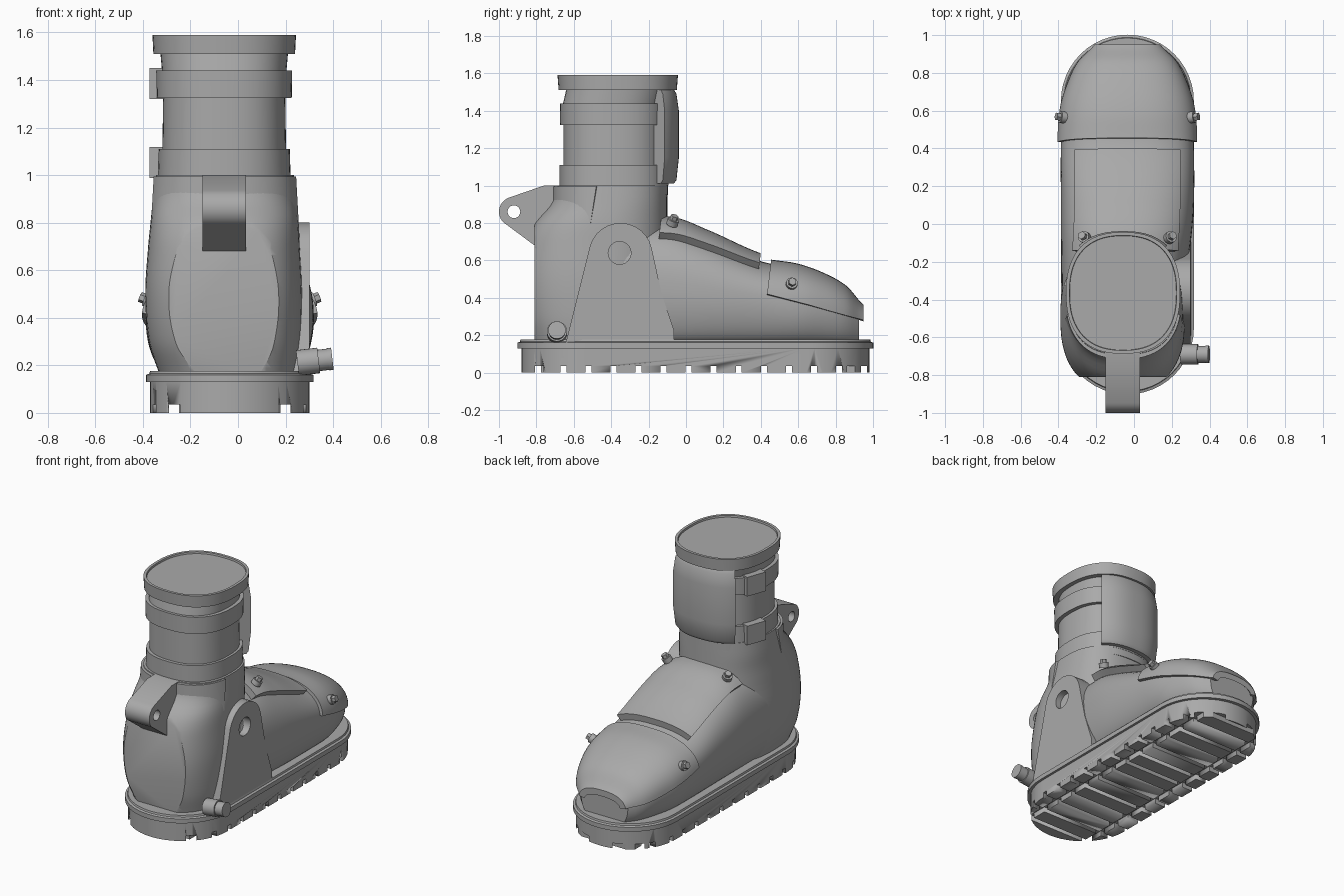
import bpy, bmesh, math
from mathutils import Matrix, Vector

if "Cube" in bpy.data.objects:
    bpy.data.objects.remove(bpy.data.objects["Cube"], do_unlink=True)

grey = bpy.data.materials.new("light_grey")
grey.use_nodes = True
grey.diffuse_color = (0.4, 0.4, 0.4, 1)
grey.node_tree.nodes["Principled BSDF"].inputs["Base Color"].default_value = (0.4, 0.4, 0.4, 1)


# ---- helpers ----
def finish(bm, name, angle=35):
    bmesh.ops.recalc_face_normals(bm, faces=bm.faces)
    me = bpy.data.meshes.new(name)
    bm.to_mesh(me)
    bm.free()
    ob = bpy.data.objects.new(name, me)
    bpy.context.collection.objects.link(ob)
    me.materials.append(grey)
    smooth(ob, angle)
    return ob


def smooth(ob, angle=35):
    bpy.ops.object.select_all(action='DESELECT')
    ob.select_set(True)
    bpy.context.view_layer.objects.active = ob
    bpy.ops.object.shade_smooth_by_angle(angle=math.radians(angle))


def loft(rings):
    bm = bmesh.new()
    rows = [[bm.verts.new(p) for p in ring] for ring in rings]
    n = len(rows[0])
    for a, b in zip(rows, rows[1:]):
        for i in range(n):
            j = (i + 1) % n
            bm.faces.new((a[i], a[j], b[j], b[i]))
    bm.faces.new(rows[0])
    bm.faces.new(rows[-1])
    return bm


def power(v, e):
    return math.copysign(abs(v) ** e, v)


def oval(cx, cy, a, b, z, t0=0, t1=2 * math.pi, n=2.4, steps=64, full=True):
    count = steps if full else steps + 1
    return [(cx + a * power(math.cos(t), 2 / n), cy + b * power(math.sin(t), 2 / n), z)
            for t in (t0 + (t1 - t0) * i / steps for i in range(count))]


def arc_strip(cx, cy, a, b, z, t0, t1, thick):
    outer = oval(cx, cy, a, b, z, t0, t1, steps=32, full=False)
    inner = oval(cx, cy, a - thick, b - thick, z, t0, t1, steps=32, full=False)
    return outer + inner[::-1]


def curve_at(keys, t):
    """Smooth interpolation through rows whose first value is the position."""
    i = max(k for k in range(len(keys) - 1) if keys[k][0] <= t or k == 0)
    p, q = keys[i], keys[i + 1]
    o, r = keys[max(i - 1, 0)], keys[min(i + 2, len(keys) - 1)]
    h = q[0] - p[0]
    s = (t - p[0]) / h
    out = []
    for c in range(1, len(p)):
        m0 = (q[c] - o[c]) / (q[0] - o[0]) * h
        m1 = (r[c] - p[c]) / (r[0] - p[0]) * h
        out.append((2*s**3 - 3*s*s + 1) * p[c] + (s**3 - 2*s*s + s) * m0
                   + (3*s*s - 2*s**3) * q[c] + (s**3 - s*s) * m1)
    return out


def span(a, b, n):
    return [a + (b - a) * i / n for i in range(n + 1)]


def plate(name, x0, x1, outline, hole):
    """Side profile in y and z with a round hole, extruded along x."""
    cu = bpy.data.curves.new(name, 'CURVE')
    cu.dimensions, cu.fill_mode, cu.extrude = '2D', 'BOTH', (x1 - x0) / 2
    cy, cz, r = hole
    circle = [(cy + r * math.cos(t), cz + r * math.sin(t)) for t in span(0, 2 * math.pi, 24)[:-1]]
    for pts in (outline, circle):
        sp = cu.splines.new('POLY')
        sp.points.add(len(pts) - 1)
        for pt, (y, z) in zip(sp.points, pts):
            pt.co = (y, z, 0, 1)
        sp.use_cyclic_u = True
    ob = bpy.data.objects.new(name, cu)
    bpy.context.collection.objects.link(ob)
    me = bpy.data.meshes.new_from_object(ob.evaluated_get(bpy.context.evaluated_depsgraph_get()))
    bpy.data.objects.remove(ob)
    bm = bmesh.new()
    bm.from_mesh(me)
    bmesh.ops.remove_doubles(bm, verts=bm.verts, dist=0.0001)
    bm.transform(Matrix(((0, 0, 1, (x0 + x1) / 2), (1, 0, 0, 0), (0, 1, 0, 0), (0, 0, 0, 1))))
    return finish(bm, name)


def fan(cy, cz, r, a0, a1, n=12):
    return [(cy + r * math.cos(math.radians(t)), cz + r * math.sin(math.radians(t))) for t in span(a0, a1, n)]


def rod(name, pos, direction, stages):
    """Stacked cylinders along a direction: (start, end, radius, sides)."""
    bm = bmesh.new()
    turn = Vector(direction).to_track_quat('Z', 'Y').to_matrix().to_4x4()
    for s, e, r, sides in stages:
        m = Matrix.Translation(pos) @ turn @ Matrix.Translation((0, 0, (s + e) / 2))
        bmesh.ops.create_cone(bm, cap_ends=True, segments=sides, radius1=r, radius2=r, depth=e - s, matrix=m)
    return finish(bm, name)


def boxes(name, items):
    bm = bmesh.new()
    for centre, size in items:
        bmesh.ops.create_cube(bm, size=1, matrix=Matrix.Translation(centre) @ Matrix.Diagonal((*size, 1)))
    return finish(bm, name)


# ---- sole with tread grooves ----
MID = -0.035


def capsule(r, y0, y1, z):
    top = [(MID + x, y, z) for x, y in fan(0, y1 - r, r, 0, 180, 24)]
    low = [(MID + x, y, z) for x, y in fan(0, y0 + r, r, 180, 360, 24)]
    return top + low


sole = finish(loft([capsule(0.336, -0.88, 0.98, z) for z in (0, 0.135)]), "sole")
cross = boxes("groove_cutter_cross", [((MID, -0.79 + 0.134 * i, 0), (1, 0.032, 0.07)) for i in range(14)])
along = boxes("groove_cutter_along", [((MID + s * 0.235, 0, 0), (0.042, 3, 0.07)) for s in (-1, 1)])
for cutter in (cross, along):
    mod = sole.modifiers.new("grooves", 'BOOLEAN')
    mod.operation, mod.solver, mod.object = 'DIFFERENCE', 'EXACT', cutter
    bpy.context.view_layer.objects.active = sole
    bpy.ops.object.modifier_apply(modifier=mod.name)
    bpy.data.objects.remove(cutter)
finish(loft([capsule(r, -0.55 - r, 0.65 + r, z) for r, z in
             ((0.352, 0.13), (0.352, 0.16), (0.338, 0.165), (0.335, 0.177))]), "sole_rim")

# ---- foot: sections along y (y, centre x, half width, widest z, top z) ----
FOOT = [(-0.45, -0.065, 0.315, 0.45, 0.80), (-0.1, -0.043, 0.343, 0.43, 0.79),
        (0.1, MID, 0.352, 0.41, 0.72), (0.4, MID, 0.352, 0.38, 0.595),
        (0.6, MID, 0.34, 0.34, 0.56), (0.75, MID, 0.295, 0.32, 0.505),
        (0.86, MID, 0.24, 0.29, 0.44), (0.925, MID, 0.175, 0.27, 0.365)]
BASE = 0.16


def foot_point(y, t, grow=0.0):
    c, w, zm, top = curve_at(FOOT, y)
    x = power(math.cos(t), 2 / 2.5)
    s = power(math.sin(t), 2 / 2.5)
    if s >= 0:
        return (c + (w + grow) * x, y, zm + (top + grow - zm) * s)
    f = -math.sin(t)
    return (c + w * (1 - 0.12 * f * f) * power(math.cos(t), 0.12), y, zm - (zm - BASE) * f)


finish(loft([[foot_point(y, t) for t in span(0, 2 * math.pi, 64)[:-1]]
             for y in span(-0.45, 0.925, 40)]), "foot")


def shell(name, y0, y1, start, lean, grow):
    """Raised plate that follows the foot; start gives the edge angle at each y."""
    rings = []
    for y in span(y0, y1, 28):
        a = start(y)
        ts = span(a, math.pi - a, 32)
        ring = [foot_point(y, t, grow) for t in ts] + [foot_point(y, t, -0.02) for t in reversed(ts)]
        rings.append([(px, py + lean(y) * (pz - 0.6), pz) for px, py, pz in ring])
    return finish(loft(rings), name)


def toe_edge(y):
    c, w, zm, top = curve_at(FOOT, y)
    edge = 0.42 - 0.28 * (y - 0.44)
    return math.asin(min(0.9, max(0.02, (edge - zm) / (top - zm)) ** 1.25))


def instep_edge(y):
    return math.acos((0.272 / (curve_at(FOOT, y)[1] + 0.03)) ** 1.25)


shell("toe_cap", 0.455, 0.95, toe_edge, lambda y: 0.12 * max(0, 1 - (y - 0.455) / 0.2), 0.022)
shell("instep_plate", -0.16, 0.395, instep_edge, lambda y: 0.12, 0.042)

# ---- ankle: sections along z (z, x min, x max, y min), heel cut flat ----
ANKLE = [(0.16, -0.33, 0.25, -0.83), (0.3, -0.375, 0.265, -0.87), (0.5, -0.39, 0.27, -0.885),
         (0.7, -0.378, 0.26, -0.855), (0.8, -0.368, 0.255, -0.81), (0.9, -0.358, 0.245, -0.725),
         (1.0, -0.345, 0.235, -0.69)]
rings = []
for z in span(0.16, 1.0, 30):
    xa, xb, ya = curve_at(ANKLE, z)
    yb = -0.1
    rings.append(oval((xa + xb) / 2, (ya + yb) / 2, (xb - xa) / 2, (yb - ya) / 2, z, n=2.5))
bm = loft(rings)
cut = bmesh.ops.bisect_plane(bm, geom=bm.verts[:] + bm.edges[:] + bm.faces[:], plane_co=(0, -0.81, 0),
                             plane_no=(0, -1, 0), clear_outer=True)
bmesh.ops.holes_fill(bm, edges=[e for e in cut["geom_cut"] if isinstance(e, bmesh.types.BMEdge)], sides=0)
finish(bm, "ankle")

# ---- shaft with straps and rim: (z, half width x, half width y) ----
CX, CY = -0.058, -0.385
SHAFT = [(0.95, 0.283, 0.29), (1.0, 0.283, 0.29), (1.0, 0.279, 0.292), (1.11, 0.276, 0.292),
         (1.11, 0.26, 0.27), (1.325, 0.257, 0.27), (1.325, 0.284, 0.288), (1.44, 0.286, 0.29),
         (1.44, 0.262, 0.272), (1.51, 0.268, 0.276), (1.51, 0.298, 0.316), (1.59, 0.302, 0.322),
         (1.59, 0.284, 0.304), (1.578, 0.282, 0.302)]
finish(loft([oval(CX, CY + 0.02 * (z > 1.505), a, b, z) for z, a, b in SHAFT]), "shaft")

# Curved guard on the shaft
finish(loft([arc_strip(CX, CY, 0.29 + g, 0.31 + g, z, math.radians(48), math.radians(132), 0.08)
             for z, g in ((1.01, 0.01), (1.03, 0.024), (1.15, 0.037), (1.4, 0.037), (1.49, 0.024), (1.51, 0.012))]),
       "shaft_guard")

# Strap buckles
for name, z in (("lower_buckle", 1.053), ("upper_buckle", 1.385)):
    ob = boxes(name, [((0, 0, 0), (0.06, 0.14, 0.13))])
    ob.location = (-0.32, -0.27, z)
    ob.rotation_euler.z = math.radians(-20)

# ---- heel cuff: wraps the back, ends slanting forward toward the top ----
rings = []
for z, end in ((0.70, -0.55), (0.8, -0.51), (0.995, -0.48)):
    a, b = 0.305 + 0.09 * (1 - z), 0.325
    t = math.asin(((-0.39 - end) / b) ** 1.2)
    rings.append(arc_strip(-0.055, -0.39, a, b, z, math.pi + t, 2 * math.pi - t, 0.06))
finish(loft(rings), "heel_cuff")

# ---- heel lug and side bracket ----
plate("heel_lug", -0.15, 0.033,
      [(-0.6, 1.0), (-0.76, 1.0)] + fan(-0.92, 0.86, 0.08, 110, 242) + [(-0.81, 0.68), (-0.6, 0.68)],
      (-0.92, 0.86, 0.034))
plate("side_bracket", 0.16, 0.3,
      fan(-0.35, 0.63, 0.17, 12, 163) + [(-0.65, 0.13), (-0.065, 0.13), (-0.065, 0.23), (-0.13, 0.42)],
      (-0.355, 0.64, 0.061))

# ---- side nozzle and bolts ----
rod("side_nozzle", (0.25, -0.69, 0.21), (1, 0, 0.12),
    [(0, 0.09, 0.054, 24), (0.08, 0.135, 0.045, 24), (0.13, 0.148, 0.047, 24)])
for side, word in ((-1, "right"), (1, "left")):
    bolt = [(-0.02, 0.012, 0.031, 20), (0, 0.035, 0.022, 6)]
    rod(word + "_toe_bolt", (MID + side * 0.345, 0.565, 0.475), (side, 0.15, 0.4), bolt)
    rod(word + "_instep_bolt", (MID + side * 0.228, -0.07, 0.808), (side * 0.4, 0.3, 0.85), bolt)
